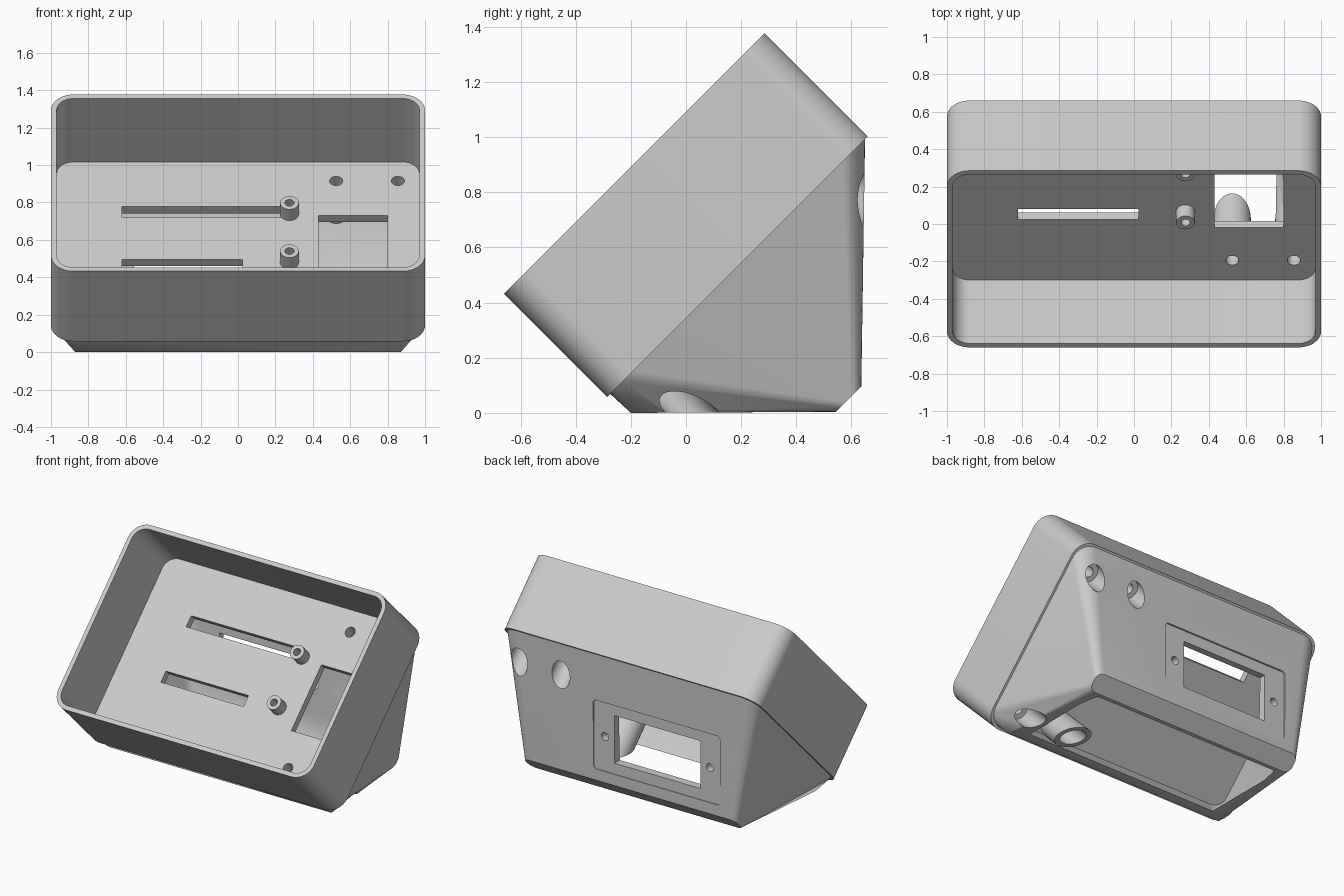
import bpy, bmesh, math
from mathutils import Matrix, Vector

old = bpy.data.objects.get("Cube")
if old:
    bpy.data.objects.remove(old, do_unlink=True)

grey = bpy.data.materials.new("plain grey")
grey.use_nodes = True
grey.diffuse_color = (0.6, 0.6, 0.6, 1)
grey.node_tree.nodes["Principled BSDF"].inputs["Base Color"].default_value = (0.6, 0.6, 0.6, 1)

# Tilted frame: X across, Y up the slope, Z out of the open face
S = math.sqrt(0.5)
TILT = Matrix(((1, 0, 0, 0), (0, S, -S, 0.1875), (0, S, S, 0.53), (0, 0, 0, 1)))
FLAT = Matrix.Identity(4)


def rounded(hx, hy, r, z, cy=0, seg=10):
    """Rounded rectangle outline as a list of points."""
    pts = []
    for q, (sx, sy) in enumerate(((1, 1), (-1, 1), (-1, -1), (1, -1))):
        for i in range(seg + 1):
            a = math.pi / 2 * (q + i / seg)
            pts.append(Vector((sx * (hx - r) + r * math.cos(a),
                               cy + sy * (hy - r) + r * math.sin(a), z)))
    return pts


def make(name, bm, frame):
    bmesh.ops.recalc_face_normals(bm, faces=bm.faces)
    bm.transform(frame)
    me = bpy.data.meshes.new(name)
    bm.to_mesh(me)
    bm.free()
    me.materials.append(grey)
    ob = bpy.data.objects.new(name, me)
    bpy.context.collection.objects.link(ob)
    return ob


def prism(name, outline, depth, frame, axis=(0, 0, 1)):
    bm = bmesh.new()
    face = bm.faces.new([bm.verts.new(p) for p in outline])
    new = bmesh.ops.extrude_face_region(bm, geom=[face])["geom"]
    bmesh.ops.translate(bm, vec=Vector(axis) * depth,
                        verts=[v for v in new if isinstance(v, bmesh.types.BMVert)])
    return make(name, bm, frame)


def block(name, lo, hi, frame):
    (x0, y0, z0), (x1, y1, z1) = lo, hi
    base = [Vector(p) for p in ((x0, y0, z0), (x1, y0, z0), (x1, y1, z0), (x0, y1, z0))]
    return prism(name, base, z1 - z0, frame)


def rod(name, x, y, r, z0, z1, frame=TILT, seg=32):
    ring = [Vector((x + r * math.cos(math.tau * i / seg),
                    y + r * math.sin(math.tau * i / seg), z0)) for i in range(seg)]
    return prism(name, ring, z1 - z0, frame)


def hull(name, pts):
    bm = bmesh.new()
    for p in pts:
        bm.verts.new(p)
    out = bmesh.ops.convex_hull(bm, input=bm.verts)
    junk = {g for g in out["geom_interior"] + out["geom_unused"]
            if isinstance(g, bmesh.types.BMVert)}
    bmesh.ops.delete(bm, geom=list(junk), context="VERTS")
    bmesh.ops.dissolve_limit(bm, angle_limit=0.01, verts=bm.verts, edges=bm.edges)
    return make(name, bm, FLAT)


def boolean(target, cutters, operation="DIFFERENCE"):
    for c in cutters:
        mod = target.modifiers.new("cut", "BOOLEAN")
        mod.operation, mod.solver, mod.object = operation, "EXACT", c
        bpy.context.view_layer.update()
        dg = bpy.context.evaluated_depsgraph_get()
        me = bpy.data.meshes.new_from_object(target.evaluated_get(dg))
        target.modifiers.clear()
        target.data = me
        bpy.data.objects.remove(c, do_unlink=True)


SCREWS = [(x, y) for x in (0.525, 0.855) for y in (-0.49, 0.495)]

# Open tray with floor cutouts
tray = prism("tray", rounded(1, 0.668, 0.12, 0), 0.53, TILT)
cuts = [prism("pocket", rounded(0.97, 0.638, 0.09, 0.05), 0.6, TILT),
        block("upper_slot", (-0.62, 0.22, -0.1), (0.25, 0.30, 0.2), TILT),
        block("lower_slot", (-0.62, -0.18, -0.1), (0.025, -0.10, 0.2), TILT),
        block("port", (0.43, -0.243, -0.1), (0.80, 0.233, 0.2), TILT)]
cuts += [rod("screw_hole", x, y, 0.035, -0.1, 0.2) for x, y in SCREWS]
boolean(tray, cuts)

# Hollow standoffs on the floor
posts = []
for i, y in enumerate((-0.12, 0.245)):
    post = rod("standoff_%d" % (i + 1), 0.275, y, 0.05, 0.045, 0.135)
    boolean(post, [rod("bore", 0.275, y, 0.025, 0.055, 0.2)])
    posts.append(post)

# Rear shell: tapered from the tray back to a narrow bar, with a flat foot
outer = [TILT @ p for p in rounded(0.985, 0.653, 0.12, 0)]
outer += [TILT @ p for p in rounded(0.83, 0.065, 0.05, -0.624, -0.055, 5)]
outer += [Vector((s * 0.87, -0.2, 0)) for s in (-1, 1)]
shell = hull("rear_shell", outer)

# Cavity open to the tray and to the foot, keeping screw bosses
inner = [TILT @ p for z in (0.0, 0.03) for p in rounded(0.91, 0.58, 0.08, z)]
inner += [Vector((s * 0.73, y, z)) for s in (-1, 1)
          for y, z in ((-0.1, -0.03), (0.5, -0.03), (0.5, 0.0), (0.57, 0.12))]
cavity = hull("cavity", inner)
boolean(cavity, [rod("boss", x, y, 0.1, -0.8, 0.1) for x, y in SCREWS])
boolean(shell, [cavity])

# Counterbores, socket recess, socket window and its screw holes
MID_X, MID_Z = -0.22, 0.42
BACK = Matrix.Translation((MID_X, 0, MID_Z)) @ Matrix.Rotation(math.pi / 2, 4, "X")
cuts = [rod("counterbore", x, y, 0.07, -0.9, -0.04) for x, y in SCREWS]
cuts += [rod("screw_hole", x, y, 0.035, -0.2, 0.1) for x, y in SCREWS]
cuts.append(prism("recess", rounded(0.495, 0.245, 0.025, -0.632), -0.1, BACK))
cuts.append(block("window", (-0.335, -0.168, -0.8), (0.335, 0.168, -0.4), BACK))
cuts += [rod("socket_screw", s * 0.41, 0, 0.028, -0.8, -0.5, BACK) for s in (-1, 1)]
boolean(shell, cuts)

# Smooth rounded corners, crisp edges
bpy.ops.object.select_all(action="DESELECT")
for ob in [tray, shell] + posts:
    ob.select_set(True)
bpy.context.view_layer.objects.active = shell
bpy.ops.object.shade_smooth_by_angle(angle=math.radians(30))
